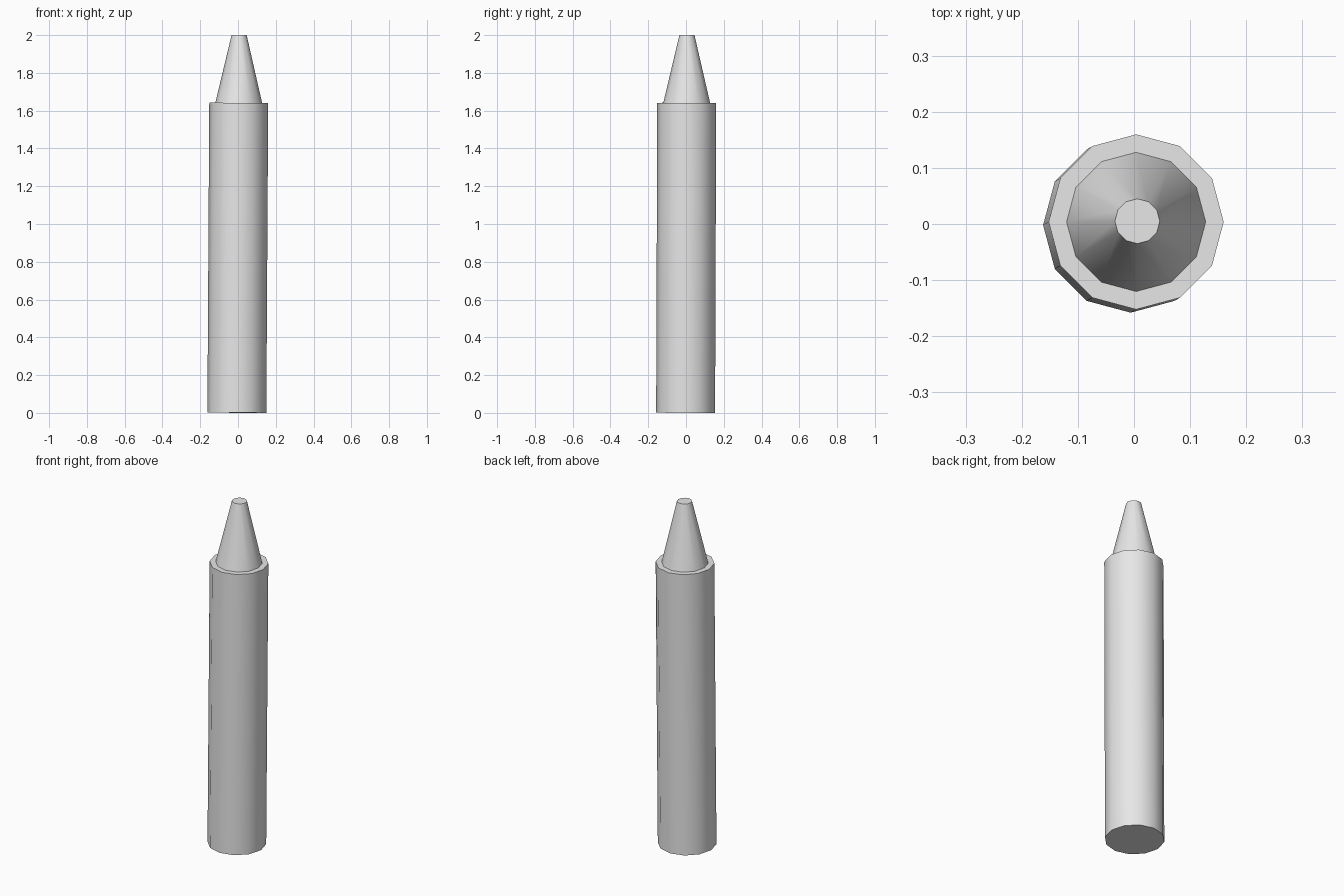
import bpy
import math
from mathutils import Matrix

cube = bpy.data.objects.get("Cube")
if cube:
    bpy.data.objects.remove(cube, do_unlink=True)

SIDES = 12
BODY_TOP, TIP_TOP = 1.64, 1.999

# One flat grey
grey = bpy.data.materials.new("light_grey")
grey.use_nodes = True
colour = (0.8, 0.8, 0.8, 1.0)
grey.diffuse_color = colour
grey.node_tree.nodes["Principled BSDF"].inputs["Base Color"].default_value = colour

# The whole crayon leans very slightly towards +x and +y
lean = (Matrix.Translation((-0.006, -0.002, 0.001))
        @ Matrix.Rotation(0.006, 4, 'Y')
        @ Matrix.Rotation(-0.0035, 4, 'X'))


def tapered(name, r_bottom, r_top, z0, z1):
    """Twelve-sided closed frustum between two heights along the leaning axis."""
    bpy.ops.mesh.primitive_cone_add(vertices=SIDES, radius1=r_bottom,
                                    radius2=r_top, depth=z1 - z0)
    ob = bpy.context.object
    ob.name = ob.data.name = name
    ob.data.transform(lean @ Matrix.Translation((0, 0, (z0 + z1) / 2)))
    ob.data.materials.append(grey)
    bpy.ops.object.shade_smooth_by_angle(angle=math.radians(35))
    return ob


# Straight wrapped body and the pointed wax tip with its flat end
tapered("crayon_body", 0.156, 0.156, 0.0, BODY_TOP)
tapered("crayon_tip", 0.124, 0.04, BODY_TOP, TIP_TOP)
